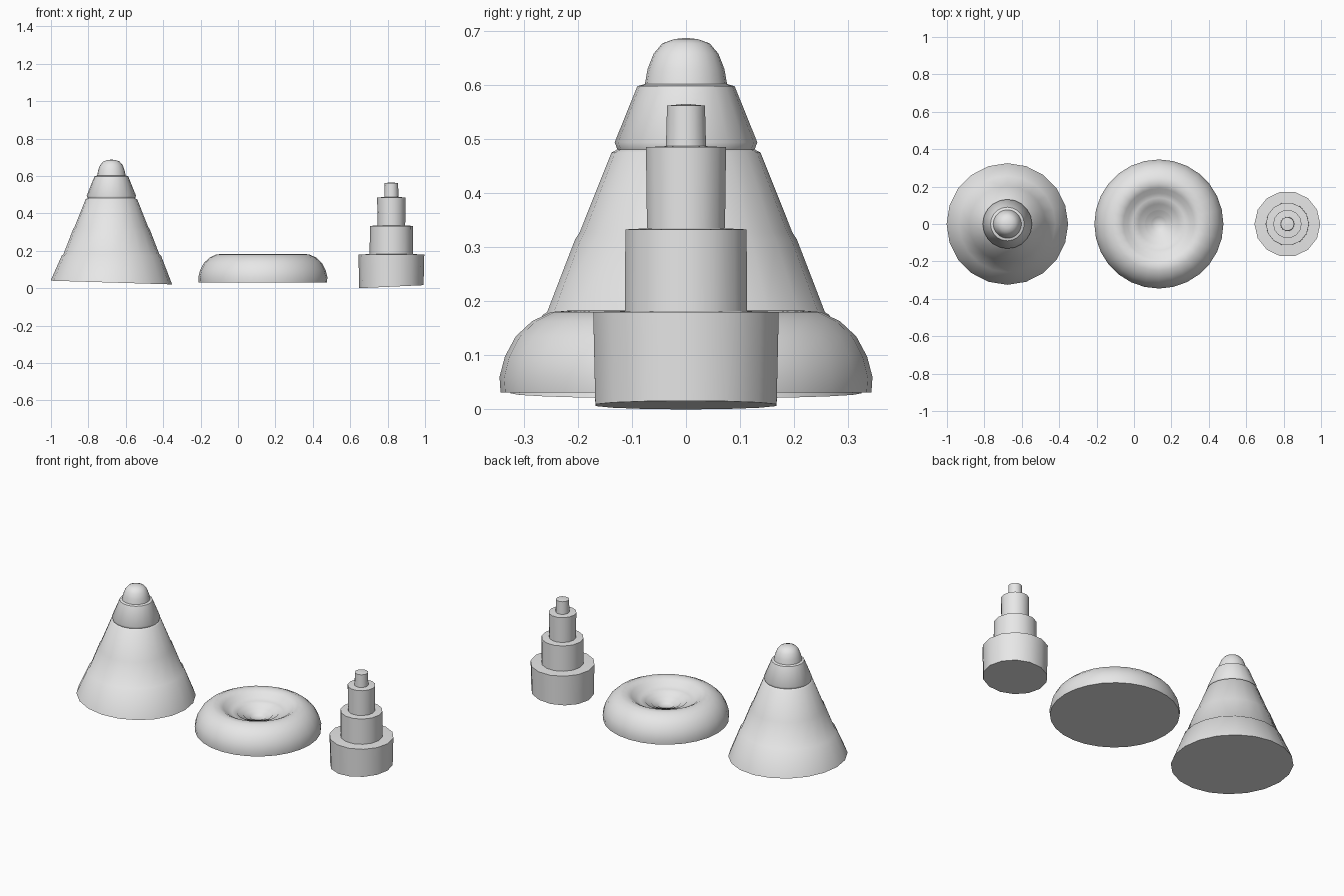
import bpy, bmesh, math

if "Cube" in bpy.data.objects:
    bpy.data.objects.remove(bpy.data.objects["Cube"])

grey = bpy.data.materials.new("plain grey")
grey.diffuse_color = (0.8, 0.8, 0.8, 1)
grey.use_nodes = True
grey.node_tree.nodes["Principled BSDF"].inputs["Base Color"].default_value = grey.diffuse_color


def lathe(name, x, profile, sides, tilt=0.0, angle=40):
    """Spin (radius, z) points about a vertical axis; tilt raises one side of the lowest ring."""
    bm = bmesh.new()
    rings = []
    for r, z in profile:
        ring = []
        for i in range(sides):
            a = 2 * math.pi * i / sides
            dz = tilt * math.cos(a) if r and z == profile[0][1] else 0
            ring.append(bm.verts.new((x + r * math.cos(a), r * math.sin(a), z + dz)))
        rings.append(ring)
    for a, b in zip(rings, rings[1:]):
        for i in range(sides):
            j = (i + 1) % sides
            bm.faces.new((a[i], a[j], b[j], b[i]))
    bm.faces.new(rings[0][::-1])
    bm.faces.new(rings[-1])
    bmesh.ops.recalc_face_normals(bm, faces=bm.faces)
    mesh = bpy.data.meshes.new(name)
    bm.to_mesh(mesh)
    bm.free()
    mesh.materials.append(grey)
    ob = bpy.data.objects.new(name, mesh)
    bpy.context.collection.objects.link(ob)
    bpy.ops.object.select_all(action='DESELECT')
    ob.select_set(True)
    bpy.context.view_layer.objects.active = ob
    bpy.ops.object.shade_smooth_by_angle(angle=math.radians(angle))
    return ob


# Tiered cone with a rounded tip
lathe("tiered_cone", -0.677, [
    (0.325, 0.03), (0.265, 0.175), (0.257, 0.18),
    (0.205, 0.315), (0.197, 0.327),
    (0.138, 0.475), (0.127, 0.481), (0.132, 0.494),
    (0.09, 0.598), (0.076, 0.602),
    (0.071, 0.63), (0.06, 0.658), (0.044, 0.677), (0.022, 0.685), (0.004, 0.687),
], 20, tilt=-0.01, angle=50)

# Rounded ring with a shallow terraced bowl in the middle
lathe("ring_bowl", 0.133, [
    (0.343, 0.031), (0.345, 0.06), (0.335, 0.098), (0.315, 0.135), (0.285, 0.163),
    (0.25, 0.18), (0.215, 0.183), (0.19, 0.17), (0.165, 0.15), (0.14, 0.14),
    (0.112, 0.136), (0.106, 0.126), (0.078, 0.123), (0.072, 0.114),
    (0.045, 0.111), (0.038, 0.102), (0.004, 0.1),
], 28, angle=60)

# Stepped tower: four stacked drums
lathe("stepped_tower", 0.82, [
    (0.172, 0.008), (0.176, 0.18), (0.116, 0.182), (0.115, 0.333),
    (0.074, 0.335), (0.076, 0.485), (0.038, 0.487), (0.036, 0.562), (0.004, 0.565),
], 14, tilt=0.008, angle=40)
